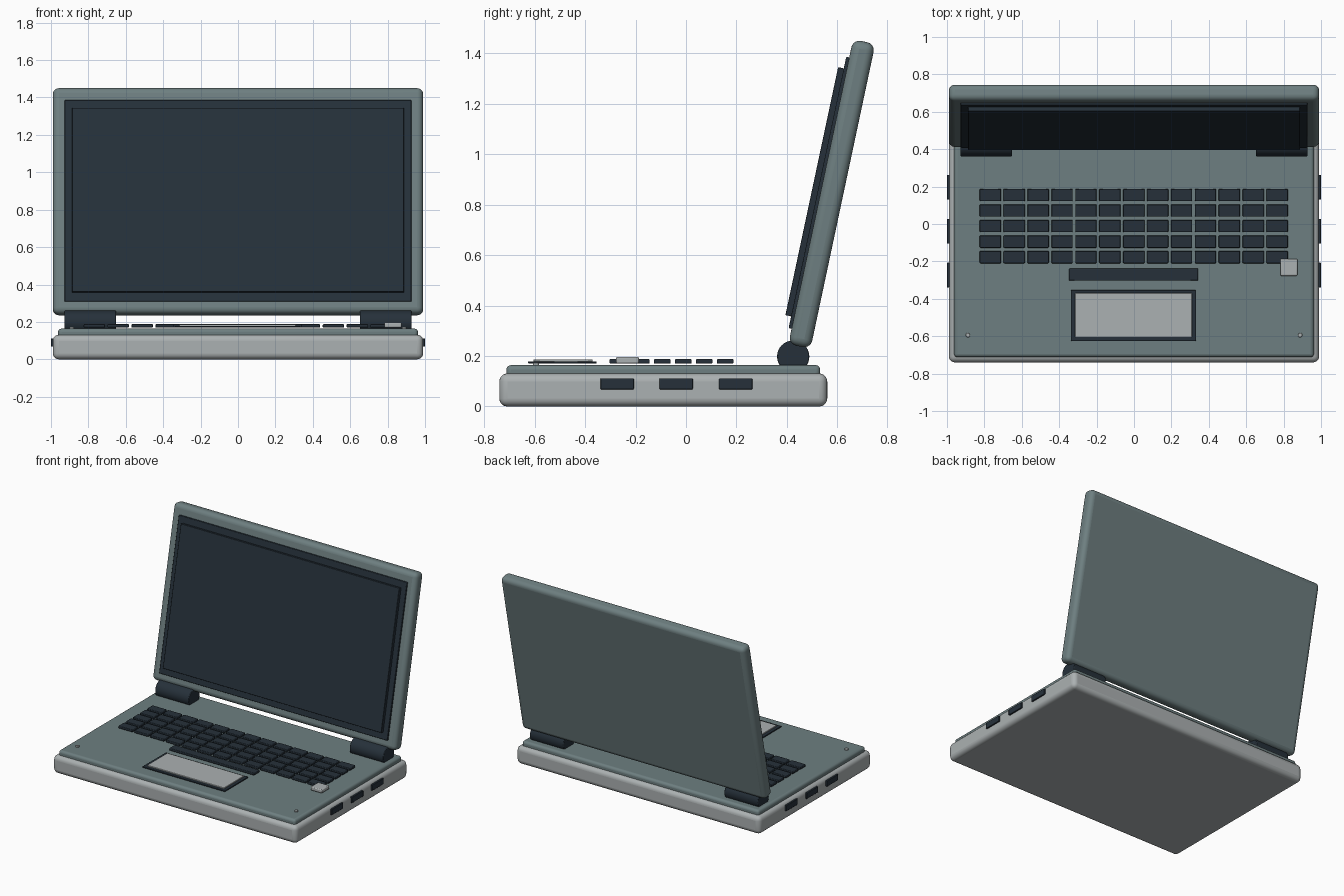
import bpy
import math
from mathutils import Matrix, Vector

cube = bpy.data.objects.get("Cube")
if cube:
    bpy.data.objects.remove(cube, do_unlink=True)


def material(name, rgb):
    mat = bpy.data.materials.new(name)
    mat.use_nodes = True
    color = (*rgb, 1.0)
    mat.diffuse_color = color
    mat.node_tree.nodes["Principled BSDF"].inputs["Base Color"].default_value = color
    return mat


SILVER = material("light grey", (0.41, 0.44, 0.445))
SLATE = material("slate green", (0.155, 0.212, 0.218))
DARK = material("dark navy", (0.019, 0.03, 0.042))


def finish(obj, name, mat, bevel, segments):
    obj.name = name
    obj.data.materials.append(mat)
    if bevel:
        mod = obj.modifiers.new("rounded edges", "BEVEL")
        mod.width = bevel
        mod.segments = segments
        mod.limit_method = "ANGLE"
    bpy.ops.object.shade_smooth_by_angle(angle=math.radians(35))
    return obj


def box(name, x, y, z, mat, bevel=0.004, segments=2, frame=None):
    """Rounded box from (min, max) ranges, optionally placed in a tilted frame."""
    bpy.ops.mesh.primitive_cube_add(size=1)
    obj = bpy.context.object
    spans = (x, y, z)
    size = [hi - lo for lo, hi in spans]
    centre = Vector([(hi + lo) / 2 for lo, hi in spans])
    obj.data.transform(Matrix.Diagonal((*size, 1)))
    obj.matrix_world = (frame or Matrix()) @ Matrix.Translation(centre)
    return finish(obj, name, mat, bevel, segments)


def cylinder(name, centre, radius, depth, mat, along_x=False, bevel=0.004):
    bpy.ops.mesh.primitive_cylinder_add(vertices=32, radius=radius, depth=depth, location=centre)
    obj = bpy.context.object
    if along_x:
        obj.data.transform(Matrix.Rotation(math.pi / 2, 4, "Y"))
    return finish(obj, name, mat, bevel, 2)


# Body and keyboard deck
box("base", (-0.99, 0.99), (-0.74, 0.56), (0, 0.131), SILVER, 0.032, 5)
box("deck", (-0.962, 0.962), (-0.712, 0.532), (0.11, 0.164), SLATE, 0.018, 4)

# Keyboard
KEY_Z = (0.17, 0.188)
for row in range(5):
    for col in range(13):
        x = -0.768 + col * 0.1278
        y = 0.155 - row * 0.083
        box("key", (x - 0.057, x + 0.057), (y - 0.033, y + 0.033), KEY_Z, DARK)
box("space_bar", (-0.347, 0.342), (-0.303, -0.238), KEY_Z, DARK)

# Touchpad, power button and deck screws
box("touchpad_frame", (-0.338, 0.332), (-0.626, -0.354), (0.17, 0.179), DARK, 0.003)
box("touchpad", (-0.315, 0.31), (-0.605, -0.37), (0.175, 0.187), SILVER, 0.003)
box("power_button", (0.782, 0.874), (-0.277, -0.187), (0.17, 0.197), SILVER, 0.006)

for side in (-1, 1):
    cylinder("deck_screw", (side * 0.888, -0.594, 0.168), 0.012, 0.012, SILVER, bevel=0.002)
    # Side ports
    for y in (-0.273, -0.039, 0.197):
        box("port", (side * 0.99 - 0.01, side * 0.99 + 0.01), (y - 0.066, y + 0.066),
            (0.068, 0.111), DARK, 0.003)
    # Hinge barrels
    cylinder("hinge", (side * 0.79, 0.425, 0.198), 0.064, 0.274, DARK, along_x=True)

# Lid assembly in a frame leaning backwards
LID = Matrix.Translation((0, 0.578, 0.8425)) @ Matrix.Rotation(math.radians(-12), 4, "X")
box("lid", (-0.99, 0.99), (-0.045, 0.045), (-0.6175, 0.6175), SLATE, 0.032, 5, LID)
box("screen_bezel", (-0.927, 0.927), (-0.057, -0.03), (-0.556, 0.544), DARK, 0.004, 2, LID)
box("screen", (-0.887, 0.887), (-0.08, -0.05), (-0.508, 0.497), DARK, 0.003, 2, LID)
